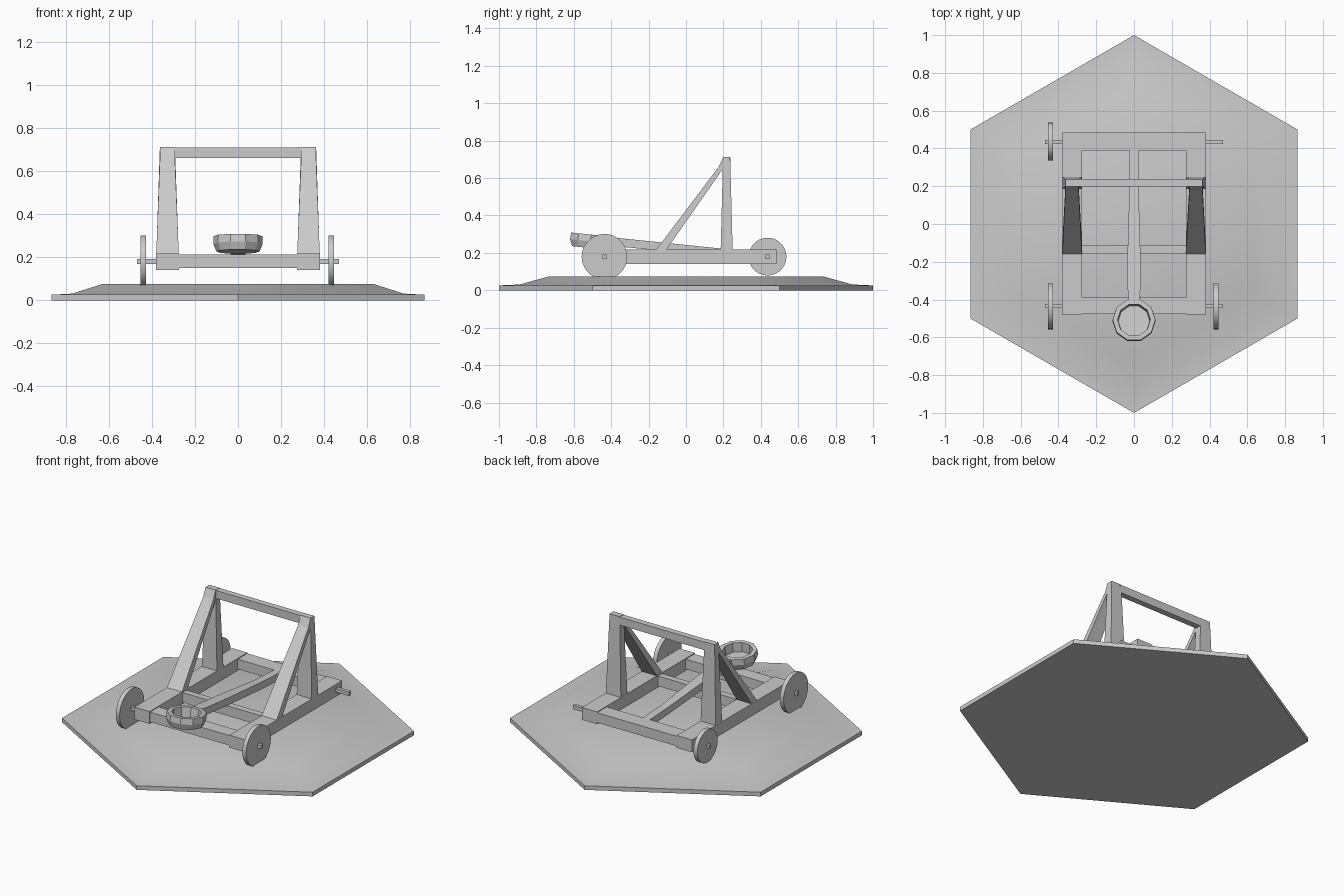
import bpy, bmesh, math
from mathutils import Matrix, Vector

if "Cube" in bpy.data.objects:
    bpy.data.objects.remove(bpy.data.objects["Cube"])


def finish(name, bm):
    bmesh.ops.recalc_face_normals(bm, faces=bm.faces[:])
    me = bpy.data.meshes.new(name)
    bm.to_mesh(me)
    bm.free()
    ob = bpy.data.objects.new(name, me)
    bpy.context.collection.objects.link(ob)
    return ob


def smooth(ob, angle):
    bpy.ops.object.select_all(action='DESELECT')
    ob.select_set(True)
    bpy.context.view_layer.objects.active = ob
    bpy.ops.object.shade_smooth_by_angle(angle=math.radians(angle))


def loft(name, rings):
    """Join equal-sided rings of points and cap both ends."""
    bm = bmesh.new()
    loops = [[bm.verts.new(p) for p in r] for r in rings]
    n = len(loops[0])
    for a, b in zip(loops, loops[1:]):
        for i in range(n):
            j = (i + 1) % n
            bm.faces.new((a[i], a[j], b[j], b[i]))
    bm.faces.new(loops[0])
    bm.faces.new(loops[-1])
    return finish(name, bm)


def box(name, x0, x1, y0, y1, z0, z1):
    return loft(name, [[(x0, y0, z), (x1, y0, z), (x1, y1, z), (x0, y1, z)] for z in (z0, z1)])


def level_ring(x0, x1, y0, y1, z):
    return [(x0, y0, z), (x1, y0, z), (x1, y1, z), (x0, y1, z)]


def lathe(name, profile, sides, matrix, turn=0):
    """Revolve a (radius, height) profile round its axis, then place it."""
    rings = []
    for r, h in profile:
        ring = []
        for i in range(sides):
            a = 2 * math.pi * i / sides + turn
            ring.append(matrix @ Vector((r * math.cos(a), r * math.sin(a), h)))
        rings.append(ring)
    return loft(name, rings)


# hexagonal ground tile with a raised plateau
tile = lathe("ground_tile", [(1, 0), (1, 0.026), (0.89, 0.031), (0.73, 0.075)], 6,
             Matrix.Identity(4), math.pi / 2)
smooth(tile, 30)

# side rails, uprights and slanted braces
for s, side in ((-1, "left"), (1, "right")):
    box(side + "_rail", s * 0.275, s * 0.38, -0.48, 0.485, 0.14, 0.217)
    loft(side + "_upright", [level_ring(s * 0.275, s * 0.38, 0.185, 0.25, 0.2),
                             level_ring(s * 0.293, s * 0.363, 0.198, 0.236, 0.712)])
    loft(side + "_brace", [level_ring(s * 0.275, s * 0.38, -0.165, -0.11, 0.21),
                           level_ring(s * 0.293, s * 0.363, 0.175, 0.205, 0.66),
                           level_ring(s * 0.293, s * 0.363, 0.198, 0.21, 0.71)])

# cross beams of the frame and the top stop beam
box("front_cross_beam", -0.29, 0.29, -0.475, -0.39, 0.15, 0.212)
box("middle_cross_beam", -0.29, 0.29, -0.155, -0.115, 0.15, 0.212)
box("back_cross_beam", -0.29, 0.29, 0.39, 0.485, 0.15, 0.212)
box("top_beam", -0.3, 0.3, 0.199, 0.237, 0.66, 0.71)

# axles
for y, name in ((-0.435, "front_axle"), (0.435, "back_axle")):
    box(name, -0.47, 0.47, y - 0.011, y + 0.011, 0.168, 0.192)

# wheels: the back right one is missing
for name, x, y, r in (("front_left_wheel", -0.441, -0.436, 0.122),
                      ("front_right_wheel", 0.434, -0.436, 0.122),
                      ("back_left_wheel", -0.441, 0.436, 0.101)):
    m = Matrix.Translation((x, y, 0.18)) @ Matrix.Rotation(math.pi / 2, 4, 'Y')
    smooth(lathe(name, [(r, -0.013), (r, 0.013)], 28, m), 40)

# throwing arm, widening towards the cup
loft("throwing_arm", [
    [(-w, y, z - 0.045), (w, y, z - 0.045), (w, y, z), (-w, y, z)]
    for w, y, z in ((0.024, 0.39, 0.212), (0.024, 0.2, 0.222), (0.034, -0.15, 0.258),
                    (0.034, -0.34, 0.277), (0.028, -0.41, 0.284))])

# ten-sided hollow cup, tilted with the arm
tilt = Matrix.Translation((0, -0.511, 0.262)) @ Matrix.Rotation(math.radians(-6), 4, 'X')
lathe("cup", [(0.1, -0.036), (0.115, 0.0), (0.113, 0.036), (0.087, 0.036), (0.083, -0.022)],
      10, tilt)
